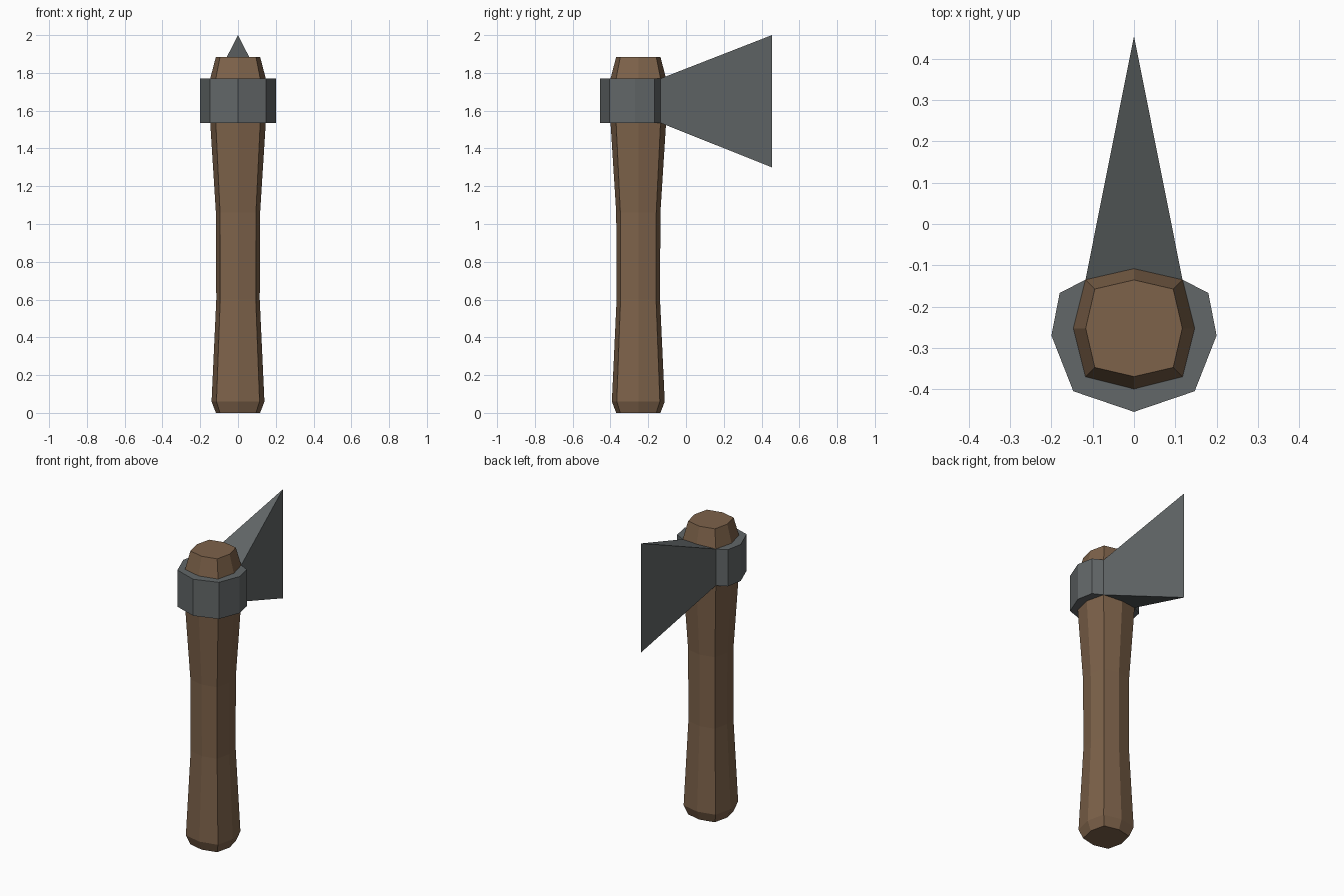
import bpy, bmesh

if "Cube" in bpy.data.objects:
    bpy.data.objects.remove(bpy.data.objects["Cube"])

CY = -0.2525  # handle axis in y


def material(name, rgb):
    m = bpy.data.materials.new(name)
    m.diffuse_color = (*rgb, 1)
    m.use_nodes = True
    m.node_tree.nodes["Principled BSDF"].inputs["Base Color"].default_value = m.diffuse_color
    return m


def finish(bm, name, mat):
    bmesh.ops.recalc_face_normals(bm, faces=bm.faces)
    me = bpy.data.meshes.new(name)
    bm.to_mesh(me)
    bm.free()
    me.materials.append(mat)
    ob = bpy.data.objects.new(name, me)
    bpy.context.collection.objects.link(ob)


def octagon(r, d):
    """Octagon with axis radius r and corner offset d, centred on the handle."""
    pts = [(r, 0), (d, d), (0, r), (-d, d), (-r, 0), (-d, -d), (0, -r), (d, -d)]
    return [(x, y + CY) for x, y in pts]


wood = material("brown wood", (0.205, 0.122, 0.068))
steel = material("grey steel", (0.122, 0.135, 0.138))

# Handle: lofted octagons (z, axis radius, corner offset)
bm = bmesh.new()
sections = [(0, 0.117, 0.095), (0.06, 0.14, 0.114), (0.6, 0.115, 0.094),
            (1.06, 0.117, 0.095), (1.535, 0.147, 0.1175),
            (1.77, 0.147, 0.1175), (1.885, 0.117, 0.095)]
rings = [[bm.verts.new((x, y, z)) for x, y in octagon(r, d)] for z, r, d in sections]
for a, b in zip(rings, rings[1:]):
    for i in range(8):
        j = (i + 1) % 8
        bm.faces.new((a[i], a[j], b[j], b[i]))
bm.faces.new(rings[0])
bm.faces.new(rings[-1])
finish(bm, "handle", wood)

# Axe head: open collar around the handle plus a wedge blade
bm = bmesh.new()
half = [(0.1175, -0.135), (0.18, -0.167), (0.2, -0.27), (0.147, -0.405)]
outer = half + [(0, -0.455)] + [(-x, y) for x, y in reversed(half)]
o = octagon(0.147, 0.1175)
inner = [o[i] for i in (4, 5, 6, 7, 0)]
loops = []
for z, tip_z in ((1.535, 1.3), (1.77, 2.0)):
    out = [bm.verts.new((x, y, z)) for x, y in outer]
    inn = [bm.verts.new((x, y, z)) for x, y in inner]
    tip = bm.verts.new((0, 0.455, tip_z))
    bm.faces.new(out + inn)              # collar rim
    bm.faces.new((out[-1], out[0], tip))  # sloping blade edge
    loops.append([tip] + out)
low, high = loops
for i in range(len(low)):
    j = (i + 1) % len(low)
    bm.faces.new((low[i], low[j], high[j], high[i]))
finish(bm, "axe_head", steel)
